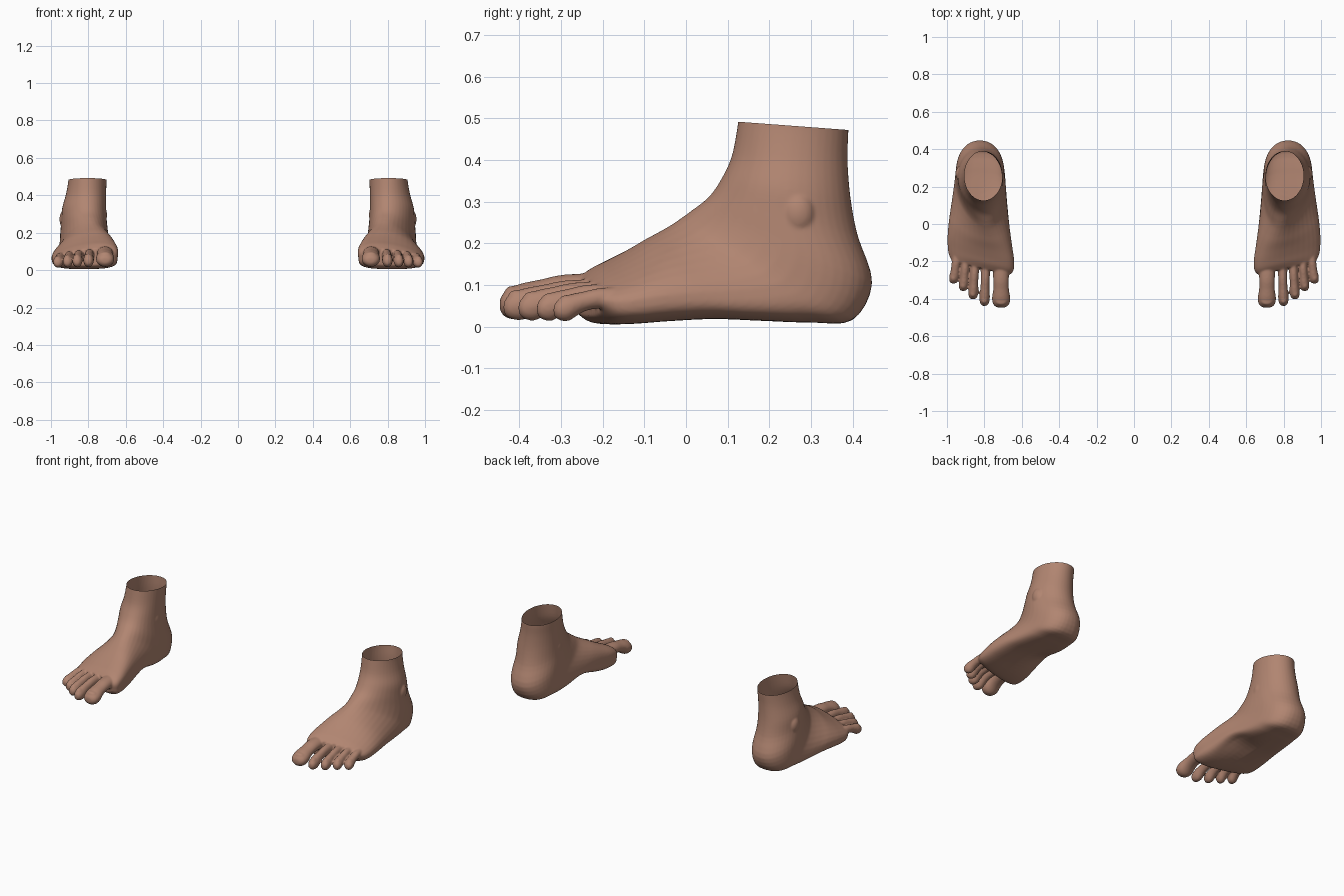
import bpy, bmesh, math
from mathutils import Matrix, Vector

if "Cube" in bpy.data.objects:
    bpy.data.objects.remove(bpy.data.objects["Cube"])

skin = bpy.data.materials.new("skin")
skin.diffuse_color = (0.44, 0.235, 0.165, 1)
skin.use_nodes = True
skin.node_tree.nodes["Principled BSDF"].inputs["Base Color"].default_value = skin.diffuse_color
N = 40


def loft(bm, rings):
    """Skin a list of point rings into a closed tube."""
    vs = [[bm.verts.new(p) for p in r] for r in rings]
    for a, b in zip(vs, vs[1:]):
        for i in range(len(a)):
            j = (i + 1) % len(a)
            bm.faces.new((a[i], a[j], b[j], b[i]))
    bm.faces.new(vs[0][::-1])
    bm.faces.new(vs[-1])


def smooth_rows(rows, n=4):
    """Catmull-Rom interpolation between rows of numbers."""
    out = []
    for i in range(len(rows) - 1):
        p0, p1, p2, p3 = (rows[max(0, min(len(rows) - 1, i + k))] for k in (-1, 0, 1, 2))
        for s in range(n):
            t = s / n
            out.append([0.5 * (2 * b + (c - a) * t + (2 * a - 5 * b + 4 * c - d) * t * t
                               + (3 * b - a - 3 * c + d) * t ** 3)
                        for a, b, c, d in zip(p0, p1, p2, p3)])
    return out + [list(rows[-1])]


def section(row):
    """Tilted cross-section from the front/top point to the back/sole point."""
    yt, zt, yb, zb, xi, xo, crest, w, e, skew = row
    xc, hw, pts = (xi + xo) / 2, (xo - xi) / 2, []
    for k in range(N):
        a = 2 * math.pi * k / N
        u, v = math.cos(a), math.sin(a)
        p = 1 if v > 0 else e
        x = xc + hw * math.copysign(abs(u) ** p, u)
        t = w + v * (1 - w) if v > 0 else w - w * abs(v) ** p
        x += (crest - xc) * max(0, v) ** 1.5
        y, z = yb + (yt - yb) * t + skew * (x - 0.7), zb + (zt - zb) * t
        # raised inner arch
        if z < 0.12:
            z += 0.04 * math.exp(-((y - 0.04) / 0.11) ** 2) * max(0, min(1, (0.83 - x) / 0.12)) * (1 - z / 0.12)
        pts.append((x, y, z))
    return pts


# front/top y z, back/sole y z, inner x, outer x, crest x, widest level, squareness, skew
BODY = [
    (.130, .530, .390, .530, .703, .907, .805, .50, 1.0, 0),
    (.125, .490, .390, .470, .703, .907, .805, .50, 1.0, 0),
    (.110, .410, .388, .400, .705, .920, .805, .50, 1.0, 0),
    (.085, .355, .395, .310, .705, .940, .805, .48, 1.0, 0),
    (.055, .312, .412, .220, .702, .945, .800, .46, 1.0, 0),
    (.015, .280, .447, .105, .695, .952, .790, .42, .90, 0),
    (-.010, .262, .400, .016, .690, .955, .785, .40, .75, 0),
    (-.030, .248, .300, .010, .685, .962, .780, .36, .65, 0),
    (-.060, .230, .180, .014, .678, .975, .770, .34, .60, 0),
    (-.100, .210, .060, .018, .668, .988, .760, .34, .60, .05),
    (-.145, .185, -.060, .013, .657, .996, .750, .36, .60, .12),
    (-.195, .160, -.170, .006, .645, .996, .745, .38, .60, .20),
    (-.235, .140, -.235, .008, .648, .990, .750, .40, .65, .25),
    (-.265, .115, -.265, .025, .670, .975, .760, .45, .80, .25),
]
# base x y, tip x y, width scale, height scale
TOES = [
    (.712, -.19, .710, -.447, 1.75, 1.18),
    (.792, -.19, .800, -.438, 1.00, 1.05),
    (.848, -.18, .861, -.402, .96, 1.00),
    (.897, -.16, .913, -.358, .94, .95),
    (.942, -.13, .965, -.318, .98, .88),
]
# along toe, centre z, half width, half height
TOE_SHAPE = [
    (0, .080, .026, .030), (.40, .078, .024, .028), (.62, .068, .024, .028),
    (.80, .052, .028, .036), (.92, .047, .025, .030), (.98, .045, .017, .019),
    (1, .045, .008, .009),
]


def ellipsoid(bm, centre, radii):
    m = Matrix.Translation(centre) @ Matrix.Diagonal(Vector((*radii, 1)))
    bmesh.ops.create_uvsphere(bm, u_segments=20, v_segments=12, radius=1, matrix=m)


bm = bmesh.new()
loft(bm, [section(r) for r in smooth_rows(BODY)])

# toes with nails
for x0, y0, x1, y1, ws, hs in TOES:
    rings = []
    for s, z, rx, rz in smooth_rows(TOE_SHAPE):
        cx, cy = x0 + (x1 - x0) * s, y0 + (y1 - y0) * s
        rings.append([(cx + rx * ws * math.cos(2 * math.pi * k / 20), cy,
                       z * hs + rz * hs * math.sin(2 * math.pi * k / 20)) for k in range(20)])
    loft(bm, rings)
    ellipsoid(bm, (x1, y1 + .032, .073 * hs), (.017 * ws, .020, .012))

# ankle bones
ellipsoid(bm, (.925, .270, .272), (.030, .040, .050))
ellipsoid(bm, (.722, .225, .295), (.022, .040, .045))
bmesh.ops.recalc_face_normals(bm, faces=bm.faces)
rough = bpy.data.meshes.new("rough_foot")
bm.to_mesh(rough)
bm.free()

# fuse the parts into one soft skin
helper = bpy.data.objects.new("foot_helper", rough)
bpy.context.collection.objects.link(helper)
rem = helper.modifiers.new("fuse", 'REMESH')
rem.mode = 'VOXEL'
rem.voxel_size = 0.005
sm = helper.modifiers.new("soften", 'SMOOTH')
sm.factor = 0.5
sm.iterations = 7
bpy.context.view_layer.update()
fused = bpy.data.meshes.new_from_object(helper.evaluated_get(bpy.context.evaluated_depsgraph_get()))
bpy.data.objects.remove(helper)

# one foot each side, open at the ankle
for name, side in (("left_foot", 1), ("right_foot", -1)):
    bm = bmesh.new()
    bm.from_mesh(fused)
    bmesh.ops.bisect_plane(bm, geom=bm.verts[:] + bm.edges[:] + bm.faces[:],
                           plane_co=(.8, .125, .492), plane_no=(0, .075, 1), clear_outer=True)
    if side < 0:
        bmesh.ops.scale(bm, vec=(-1, 1, 1), verts=bm.verts)
        bmesh.ops.reverse_faces(bm, faces=bm.faces)
    for f in bm.faces:
        f.smooth = True
        f.material_index = 0
    me = bpy.data.meshes.new(name)
    bm.to_mesh(me)
    bm.free()
    me.materials.clear()
    me.materials.append(skin)
    bpy.context.collection.objects.link(bpy.data.objects.new(name, me))
